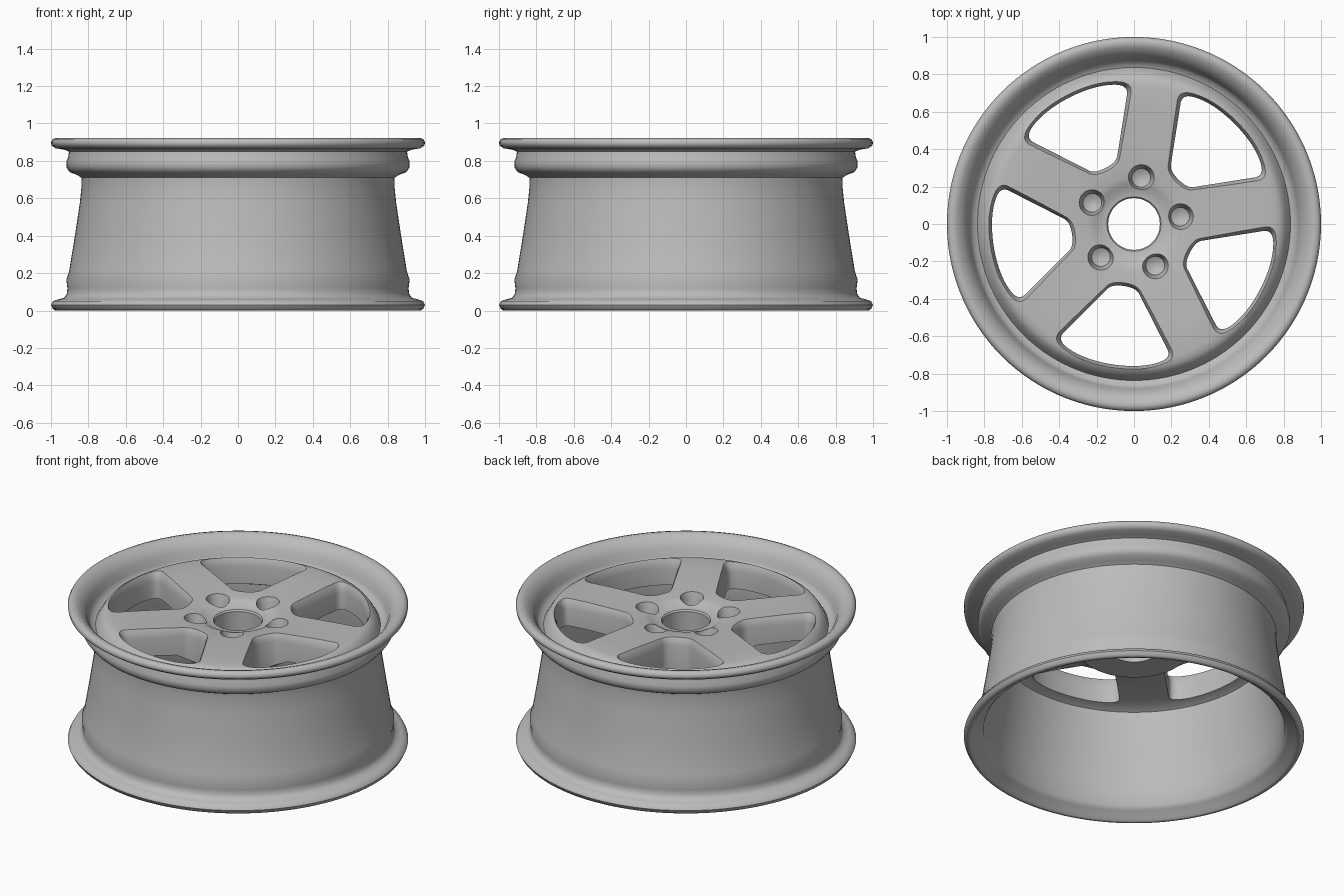
import bpy, bmesh, math
from math import radians, cos, sin, pi
from mathutils import Vector

cube = bpy.data.objects.get("Cube")
if cube:
    bpy.data.objects.remove(cube, do_unlink=True)

SPOKES = 5
PHASE = radians(9)           # direction of the first spoke
STEP = 2 * pi / SPOKES

metal = bpy.data.materials.new("grey_metal")
metal.use_nodes = True
colour = (0.5, 0.5, 0.5, 1)
metal.diffuse_color = colour
bsdf = next(n for n in metal.node_tree.nodes if n.type == 'BSDF_PRINCIPLED')
bsdf.inputs["Base Color"].default_value = colour
bsdf.inputs["Roughness"].default_value = 0.6


def make_object(name, bm):
    bmesh.ops.recalc_face_normals(bm, faces=bm.faces)
    mesh = bpy.data.meshes.new(name)
    bm.to_mesh(mesh)
    bm.free()
    mesh.materials.append(metal)
    obj = bpy.data.objects.new(name, mesh)
    bpy.context.collection.objects.link(obj)
    return obj


def skin(bm, rings, closed):
    """Join equal rings of points with quads; close into a loop or cap the ends."""
    rows = [[bm.verts.new(p) for p in ring] for ring in rings]
    n = len(rows[0])
    for i in range(len(rows) if closed else len(rows) - 1):
        a, b = rows[i], rows[(i + 1) % len(rows)]
        for j in range(n):
            k = (j + 1) % n
            bm.faces.new((a[j], a[k], b[k], b[j]))
    if not closed:
        bm.faces.new(rows[0][::-1])
        bm.faces.new(rows[-1])


def lathe(name, profile, sides=120):
    """Spin a closed (radius, height) profile around the axle."""
    bm = bmesh.new()
    skin(bm, [[(r * cos(2 * pi * s / sides), r * sin(2 * pi * s / sides), z)
               for r, z in profile] for s in range(sides)], True)
    return make_object(name, bm)


def smooth(obj, angle):
    bpy.ops.object.select_all(action='DESELECT')
    obj.select_set(True)
    bpy.context.view_layer.objects.active = obj
    bpy.ops.object.shade_smooth_by_angle(angle=radians(angle))


def round_loop(points, passes=3):
    """Corner-cutting that softens a polygon."""
    for _ in range(passes):
        pairs = zip(points, points[1:] + points[:1])
        points = [p.lerp(q, f) for p, q in pairs for f in (0.25, 0.75)]
    return points


def window_outline(grow):
    """Opening between two straight spokes, centred on +x."""
    half = 0.145 - grow
    side = []
    for t in (0.31 - grow, 0.38, 0.62, 0.73 + grow):
        angle = STEP / 2 - math.atan2(half, t)
        r = math.hypot(half, t)
        side.append(Vector((r * cos(angle), r * sin(angle))))
    r = 0.765 + grow
    arc = [Vector((r * cos(a), r * sin(a))) for a in map(radians, (14, 0, -14))]
    mirrored = [Vector((p.x, -p.y)) for p in reversed(side)]
    return round_loop(side + arc + mirrored)


# Rim barrel: both flanges, bead seats, tapered drop centre and front groove
rim = lathe("rim_barrel", [
    (0.975, 0.0), (0.99, 0.008), (1.0, 0.03), (0.99, 0.05), (0.96, 0.06),
    (0.93, 0.068), (0.915, 0.09), (0.912, 0.12), (0.918, 0.165), (0.903, 0.21),
    (0.872, 0.4), (0.845, 0.58), (0.836, 0.67), (0.838, 0.71), (0.86, 0.725),
    (0.90, 0.74), (0.918, 0.765), (0.918, 0.795), (0.908, 0.82), (0.904, 0.85),
    (0.93, 0.86), (0.975, 0.867), (0.997, 0.882), (1.0, 0.9), (0.99, 0.917),
    (0.97, 0.923), (0.945, 0.915), (0.915, 0.89), (0.89, 0.855), (0.878, 0.81),
    (0.865, 0.785), (0.845, 0.775), (0.815, 0.76), (0.805, 0.70), (0.815, 0.58),
    (0.842, 0.4), (0.872, 0.2), (0.885, 0.07), (0.905, 0.045), (0.95, 0.02),
    (0.96, 0.005)])
smooth(rim, 50)

# Wheel face: solid dished disc with the axle bore
face = lathe("spoked_face", [
    (0.138, 0.79), (0.145, 0.80), (0.185, 0.803), (0.215, 0.823), (0.25, 0.831),
    (0.40, 0.84), (0.60, 0.848), (0.74, 0.85), (0.775, 0.845), (0.80, 0.83),
    (0.82, 0.80), (0.84, 0.765), (0.82, 0.70), (0.81, 0.655), (0.76, 0.68),
    (0.60, 0.68), (0.42, 0.67), (0.34, 0.63), (0.32, 0.61), (0.138, 0.61)])

# Cutters: flared windows and blind tapered bolt holes
bm = bmesh.new()
for i in range(SPOKES):
    a = PHASE + (i + 0.5) * STEP
    layers = []
    for z, grow in ((0.5, 0), (0.79, 0), (0.825, 0.007), (0.87, 0.03)):
        layers.append([(p.x * cos(a) - p.y * sin(a), p.x * sin(a) + p.y * cos(a), z)
                       for p in window_outline(grow)])
    skin(bm, layers, False)
    a = PHASE + i * STEP
    cx, cy = 0.25 * cos(a), 0.25 * sin(a)
    holes = []
    for r, z in ((0.02, 0.735), (0.05, 0.75), (0.06, 0.80), (0.072, 0.84), (0.076, 0.88)):
        holes.append([(cx + r * cos(2 * pi * s / 24), cy + r * sin(2 * pi * s / 24), z)
                      for s in range(24)])
    skin(bm, holes, False)
cutter = make_object("face_cutter", bm)
cutter.hide_render = True

mod = face.modifiers.new("openings", 'BOOLEAN')
mod.operation = 'DIFFERENCE'
mod.solver = 'EXACT'
mod.object = cutter
bpy.ops.object.select_all(action='DESELECT')
face.select_set(True)
bpy.context.view_layer.objects.active = face
bpy.ops.object.modifier_apply(modifier=mod.name)
bpy.data.objects.remove(cutter, do_unlink=True)
smooth(face, 32)
